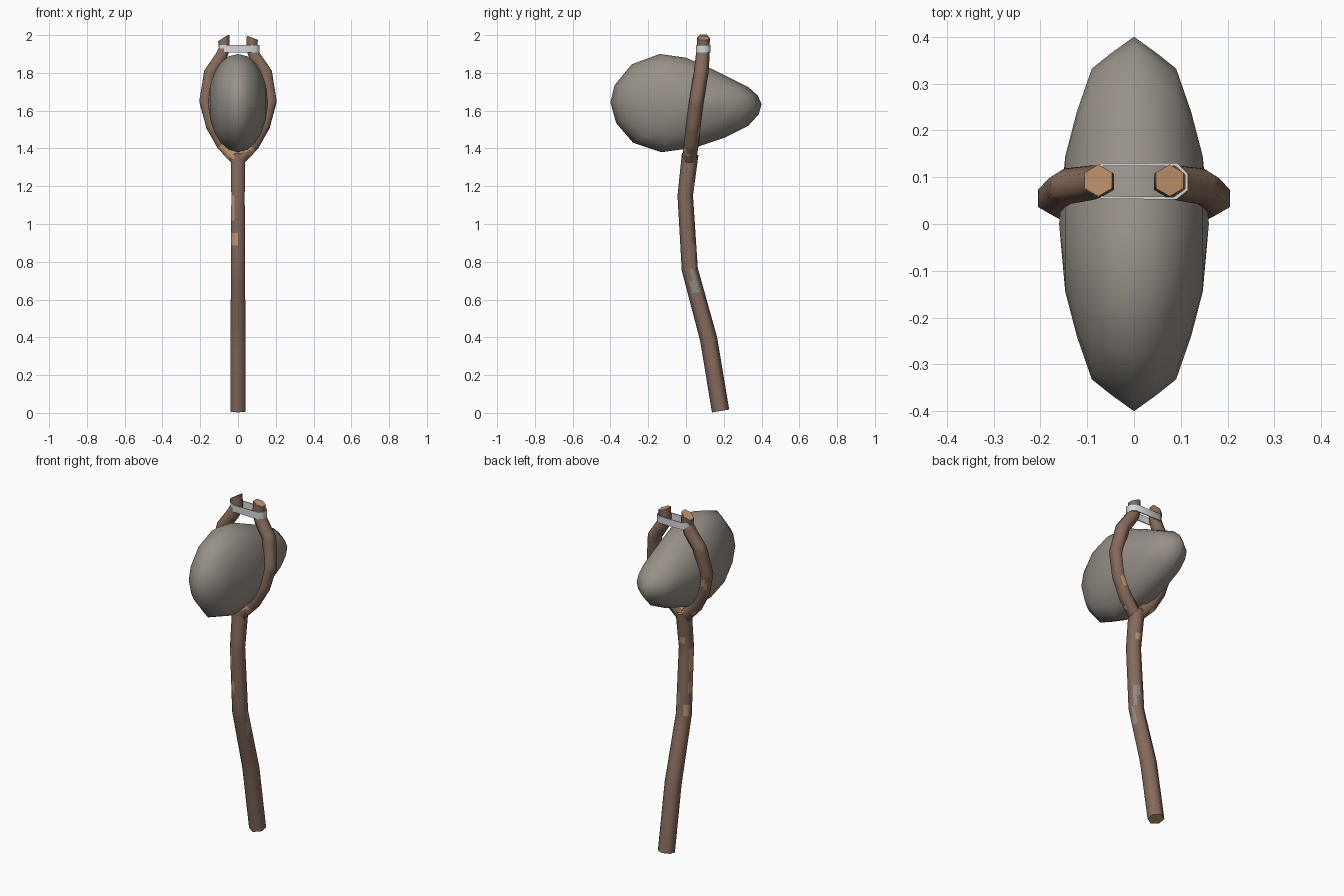
import bpy, bmesh, math
from mathutils import Vector, noise

if "Cube" in bpy.data.objects:
    bpy.data.objects.remove(bpy.data.objects["Cube"])


def material(name, rgb):
    m = bpy.data.materials.new(name)
    m.diffuse_color = (*rgb, 1)
    m.use_nodes = True
    m.node_tree.nodes["Principled BSDF"].inputs["Base Color"].default_value = m.diffuse_color
    return m


BARK = material("brown bark", (0.235, 0.145, 0.105))
TAN = material("bare tan wood", (0.56, 0.31, 0.16))
SCUFF = material("grey scuff", (0.27, 0.25, 0.23))
STONE = material("grey stone", (0.31, 0.28, 0.245))
METAL = material("pale band", (0.68, 0.68, 0.68))


def finish(name, bm, mats, angle=65):
    bmesh.ops.recalc_face_normals(bm, faces=bm.faces)
    me = bpy.data.meshes.new(name)
    bm.to_mesh(me)
    bm.free()
    ob = bpy.data.objects.new(name, me)
    bpy.context.collection.objects.link(ob)
    for m in mats:
        me.materials.append(m)
    bpy.ops.object.select_all(action='DESELECT')
    ob.select_set(True)
    bpy.context.view_layer.objects.active = ob
    bpy.ops.object.shade_smooth_by_angle(angle=math.radians(angle))
    return ob


def hex_ring(p, t, r):
    """Hexagon (each side halved) with corners facing front and back."""
    v = Vector((0, 1, 0))
    v = (v - t * v.dot(t)).normalized()
    u = t.cross(v)
    c = [p + r * (v * math.cos(k * math.pi / 3) + u * math.sin(k * math.pi / 3)) for k in range(6)]
    return [q for k in range(6) for q in (c[k], (c[k] + c[(k + 1) % 6]) / 2)]


def branch(name, path, slope=0, steps=6):
    """Hexagonal branch through (x, y, z, radius) points, with worn patches."""
    pts = [Vector(p[:3]) for p in path]
    rings = []
    for i, p in enumerate(pts):
        a, b = pts[max(i - 1, 0)], pts[min(i + 1, len(pts) - 1)]
        rings.append(hex_ring(p, (b - a).normalized(), path[i][3]))
    for q in rings[-1]:                       # slanted end cut
        q.z -= slope * (abs(q.x) - abs(pts[-1].x))
    bm = bmesh.new()
    rows = []
    for i in range(len(rings) - 1):
        for s in range(steps + (i == len(rings) - 2)):
            rows.append([bm.verts.new(a.lerp(b, s / steps)) for a, b in zip(rings[i], rings[i + 1])])
    for lo, hi in zip(rows, rows[1:]):
        for k in range(12):
            j = (k + 1) % 12
            f = bm.faces.new((lo[k], lo[j], hi[j], hi[k]))
            c = f.calc_center_median()
            n = noise.noise(Vector((c.x * 14, c.y * 14, c.z * 9)))
            if 0.75 < c.z < 1.72 and n > 0.36:
                f.material_index = 1
            elif 0.62 < c.z < 0.9 and c.y > 0.03 and n < -0.36:
                f.material_index = 2
    for row in (rows[0], rows[-1]):
        bm.faces.new(row).material_index = 1
    return finish(name, bm, (BARK, TAN, SCUFF))


# Bent handle
branch("handle", [(0, 0.183, 0.010, 0.046), (0, 0.12, 0.39, 0.046), (0, 0.02, 0.76, 0.043),
                  (0, -0.004, 1.15, 0.041), (0, 0.022, 1.37, 0.044)])

# Two prongs gripping the stone
prong = [(0.0, 0.016, 1.335, 0.038), (0.08, 0.028, 1.42, 0.039), (0.137, 0.038, 1.52, 0.038),
         (0.172, 0.055, 1.65, 0.038), (0.147, 0.08, 1.80, 0.039), (0.09, 0.088, 1.885, 0.037),
         (0.072, 0.09, 1.93, 0.034), (0.076, 0.093, 1.985, 0.034)]
for side, label, slope in ((-1, "left", 0.55), (1, "right", 0.3)):
    branch(label + "_prong", [(side * x, y, z, r) for x, y, z, r in prong], slope)

# Stone head: side outline, shrunk towards both cheeks
outline = [(-0.4, 1.645), (-0.378, 1.735), (-0.288, 1.845), (-0.14, 1.9), (0.0, 1.88), (0.15, 1.815),
           (0.33, 1.725), (0.38, 1.68), (0.4, 1.635), (0.385, 1.58), (0.33, 1.52), (0.2, 1.455),
           (0.05, 1.405), (-0.13, 1.38), (-0.28, 1.43), (-0.37, 1.535)]
levels = [(0, 1, 1), (0.05, 0.91, 0.95), (0.09, 0.83, 0.82), (0.122, 0.6, 0.63), (0.147, 0.36, 0.36)]
full = [(-x, a, b) for x, a, b in levels[:0:-1]] + levels
bm = bmesh.new()
rows = [[bm.verts.new((x, y * a, 1.645 + (z - 1.645) * b)) for y, z in outline] for x, a, b in full]
n = len(outline)
for lo, hi in zip(rows, rows[1:]):
    for k in range(n):
        bm.faces.new((lo[k], lo[(k + 1) % n], hi[(k + 1) % n], hi[k]))
for row, x in ((rows[0], -0.16), (rows[-1], 0.16)):
    pole = bm.verts.new((x, 0, 1.645))
    for k in range(n):
        bm.faces.new((row[k], row[(k + 1) % n], pole))
finish("stone_head", bm, (STONE,), 80)

# Band tying the prong tips together
band = [(-0.098, 0.07), (-0.098, 0.11), (-0.07, 0.13), (0.093, 0.13),
        (0.115, 0.108), (0.115, 0.072), (0.09, 0.052), (-0.07, 0.054)]
bm = bmesh.new()
rows = []
for inset, z in ((0, 1.907), (0, 1.948), (0.006, 1.948), (0.006, 1.907)):
    rows.append([bm.verts.new((0.0085 + (x - 0.0085) * (1 - inset / 0.107),
                               0.091 + (y - 0.091) * (1 - inset / 0.039), z)) for x, y in band])
for i in range(4):
    lo, hi = rows[i], rows[(i + 1) % 4]
    for k in range(8):
        bm.faces.new((lo[k], lo[(k + 1) % 8], hi[(k + 1) % 8], hi[k]))
finish("binding_band", bm, (METAL,), 60)
